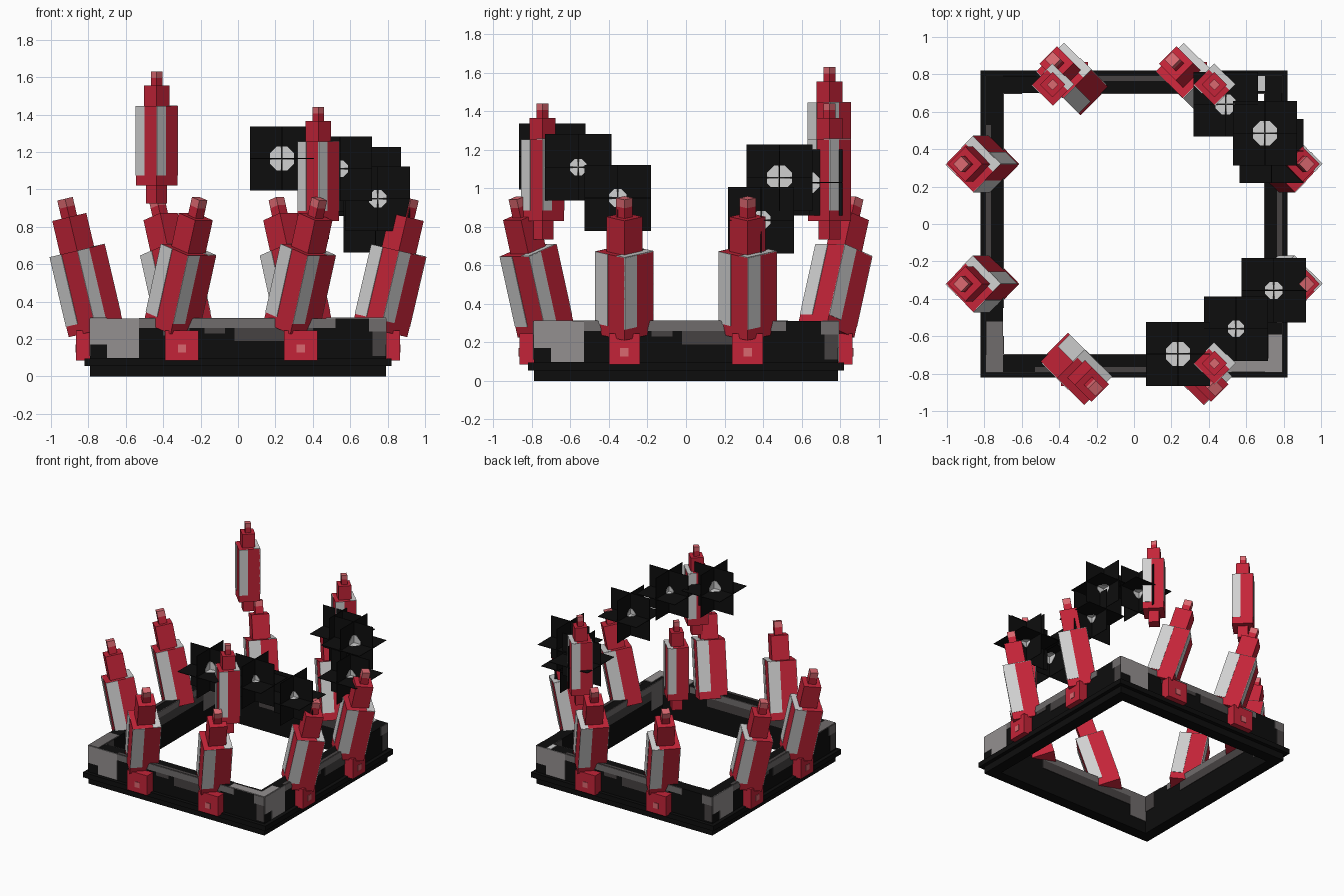
import bpy, bmesh, math
from mathutils import Matrix, Vector

if "Cube" in bpy.data.objects:
    bpy.data.objects.remove(bpy.data.objects["Cube"], do_unlink=True)


def make_material(name, rgb):
    """Flat material from an sRGB colour in 0-255."""
    lin = [((c / 255 + 0.055) / 1.055) ** 2.4 if c > 10 else c / 255 / 12.92 for c in rgb]
    m = bpy.data.materials.new(name)
    m.use_nodes = True
    m.diffuse_color = (*lin, 1)
    b = m.node_tree.nodes["Principled BSDF"]
    b.inputs["Base Color"].default_value = (*lin, 1)
    b.inputs["Roughness"].default_value = 0.8
    return m


MATS = [make_material(n, c) for n, c in (
    ("black", (13, 13, 13)), ("dark grey", (70, 66, 66)), ("mid grey", (112, 108, 108)),
    ("grey", (148, 144, 144)), ("light grey", (208, 208, 208)),
    ("red", (196, 36, 56)), ("pink", (218, 104, 112)))]
BLACK, DARK, MID, GREY, LIGHT, RED, PINK = range(7)
I4 = Matrix.Identity(4)


def box(bm, lo, hi, mat, M=I4):
    lo, hi = Vector(lo), Vector(hi)
    T = M @ Matrix.Translation((lo + hi) / 2) @ Matrix.Diagonal((*(hi - lo), 1))
    for v in bmesh.ops.create_cube(bm, size=1, matrix=T)["verts"]:
        for f in v.link_faces:
            f.material_index = mat


def finish(bm, name):
    me = bpy.data.meshes.new(name)
    bm.to_mesh(me)
    bm.free()
    for m in MATS:
        me.materials.append(m)
    ob = bpy.data.objects.new(name, me)
    bpy.context.collection.objects.link(ob)
    return ob


def quarter(k):
    return Matrix.Rotation(k * math.pi / 2, 4, 'Z')


# Square frame: a stepped profile carried round four corners
bm = bmesh.new()
profile = [(.79, 0), (.79, .055), (.82, .055), (.82, .095), (.79, .095), (.79, .31), (.70, .31), (.70, 0)]
rings = [[bm.verts.new((sx * r, sy * r, z)) for r, z in profile]
         for sx, sy in ((-1, -1), (1, -1), (1, 1), (-1, 1))]
for k in range(4):
    a, b = rings[k], rings[(k + 1) % 4]
    for i in range(len(profile)):
        j = (i + 1) % len(profile)
        bm.faces.new((a[i], b[i], b[j], a[j]))
bmesh.ops.recalc_face_normals(bm, faces=bm.faces)
finish(bm, "frame")

# Worn patches on the frame: (start, end, bottom, top, colour) on each side
outer = [(-.79, -.70, .17, .31, GREY), (-.70, -.53, .098, .31, GREY),
         (-.53, .52, .26, .31, MID), (-.40, -.26, .22, .26, DARK), (-.18, -.07, .23, .26, DARK),
         (-.02, .40, .19, .26, DARK), (.70, .79, .24, .31, MID), (.72, .79, .11, .24, DARK)]
inner = [(-.70, -.55, .10, .31, MID), (-.55, .45, .26, .31, MID),
         (-.55, .30, .19, .26, DARK), (.60, .70, .18, .31, DARK)]
bm = bmesh.new()
for k in range(4):
    R = quarter(k)
    for u0, u1, z0, z1, c in outer:
        box(bm, (u0, -.794, z0), (u1, -.788, z1), c, R)
    for u0, u1, z0, z1, c in inner:
        box(bm, (u0, -.702, z0), (u1, -.696, z1), c, R)
    box(bm, (-.53, -.79, .308), (.35, -.765, .313), DARK, R)
# Patches on the top rim
for x0, x1, y0, y1, c in ((.47, .79, -.79, -.72, GREY), (.72, .79, -.72, -.59, GREY),
                          (-.79, -.70, -.79, -.52, MID), (.66, .70, .71, .79, LIGHT)):
    box(bm, (x0, y0, .308), (x1, y1, .315), c)
finish(bm, "frame_patches")


def candle(name, tip, lean, body, head, point, stem=None):
    """Stepped square spike hung from its tip; each section is (side, length)."""
    axis = Vector((*lean, 1)).normalized()
    M = (Matrix.Translation(tip) @ Vector((0, 0, 1)).rotation_difference(axis).to_matrix().to_4x4()
         @ Matrix.Rotation(math.pi / 4, 4, 'Z'))
    bm = bmesh.new()
    z = 0
    # pale cap, then the sections from top to bottom
    sections = [(point[0], point[1] * .45, PINK), (point[0], point[1] * .55, RED),
                (*head, RED), (*body, RED)]
    if stem:
        sections.append((*stem, RED))
    for i, (side, length, c) in enumerate(sections):
        h = side / 2
        box(bm, (-h, -h, z - length), (h, h, z), c, M)
        if i == 3:
            # pale strip on the left of every face and on one edge of the top
            for k in range(4):
                box(bm, (-h, -h - .003, z - .87 * length), (-.15 * h, -h + .002, z), LIGHT, M @ quarter(k))
            box(bm, (.45 * h, -h, z - .002), (h, h, z + .003), LIGHT, M)
        z -= length
    finish(bm, name)


# Leaning spikes and their mounts, two per side, repeated by half a turn
big = dict(body=(.212, .44), head=(.132, .185), point=(.06, .10))
for s, side in ((1, ("front", "right")), (-1, ("back", "left"))):
    for n, (x, mount_x) in enumerate(((-.205, -.30), (.435, .335))):
        candle(f"{side[0]}_spike_{n + 1}", (s * x, -s * .88, .95), (s * .22, -s * .22), **big)
        bm = bmesh.new()
        H = quarter(0 if s > 0 else 2)
        box(bm, (mount_x - .09, -.865, .085), (mount_x + .09, -.74, .245), RED, H)
        box(bm, (mount_x - .022, -.869, .128), (mount_x + .022, -.86, .172), PINK, H)
        finish(bm, f"{side[0]}_mount_{n + 1}")
    for n, y in enumerate((-.32, .32)):
        candle(f"{side[1]}_spike_{n + 1}", (s * .925, y, .95), (s * .235, 0), **big)
        bm = bmesh.new()
        H = quarter(1 if s > 0 else 3)
        box(bm, (y - .08, -.865, .085), (y + .08, -.74, .245), RED, H)
        box(bm, (y - .022, -.869, .128), (y + .022, -.86, .172), PINK, H)
        finish(bm, f"{side[1]}_mount_{n + 1}")

# Floating upright spikes
for n, tip in enumerate(((-.435, .745, 1.63), (.43, -.745, 1.44), (.43, .745, 1.44))):
    candle(f"floating_spike_{n + 1}", tip, (0, 0), body=(.157, .425), head=(.096, .11),
           point=(.043, .075), stem=(.08, .095))

# Flowers: three crossed square plates with a pale octagon in the middle of each
flowers = ((.235, -.695, 1.165, .07), (.545, -.56, 1.11, .047), (.747, -.355, .95, .05),
           (.70, .485, 1.055, .07), (.49, .64, 1.03, .058), (.735, .39, .835, .052))
for n, (x, y, z, r) in enumerate(flowers):
    bm = bmesh.new()
    for R in (I4, Matrix.Rotation(math.pi / 2, 4, 'X'), Matrix.Rotation(math.pi / 2, 4, 'Y')):
        M = Matrix.Translation((x, y, z)) @ R
        box(bm, (-.172, -.172, -.002), (.172, .172, .002), BLACK, M)
        disc = bmesh.ops.create_cone(bm, cap_ends=True, segments=8, radius1=r, radius2=r, depth=.008,
                                     matrix=M @ Matrix.Rotation(math.pi / 8, 4, 'Z'))
        for v in disc["verts"]:
            for f in v.link_faces:
                f.material_index = LIGHT
    finish(bm, f"flower_{n + 1}")
